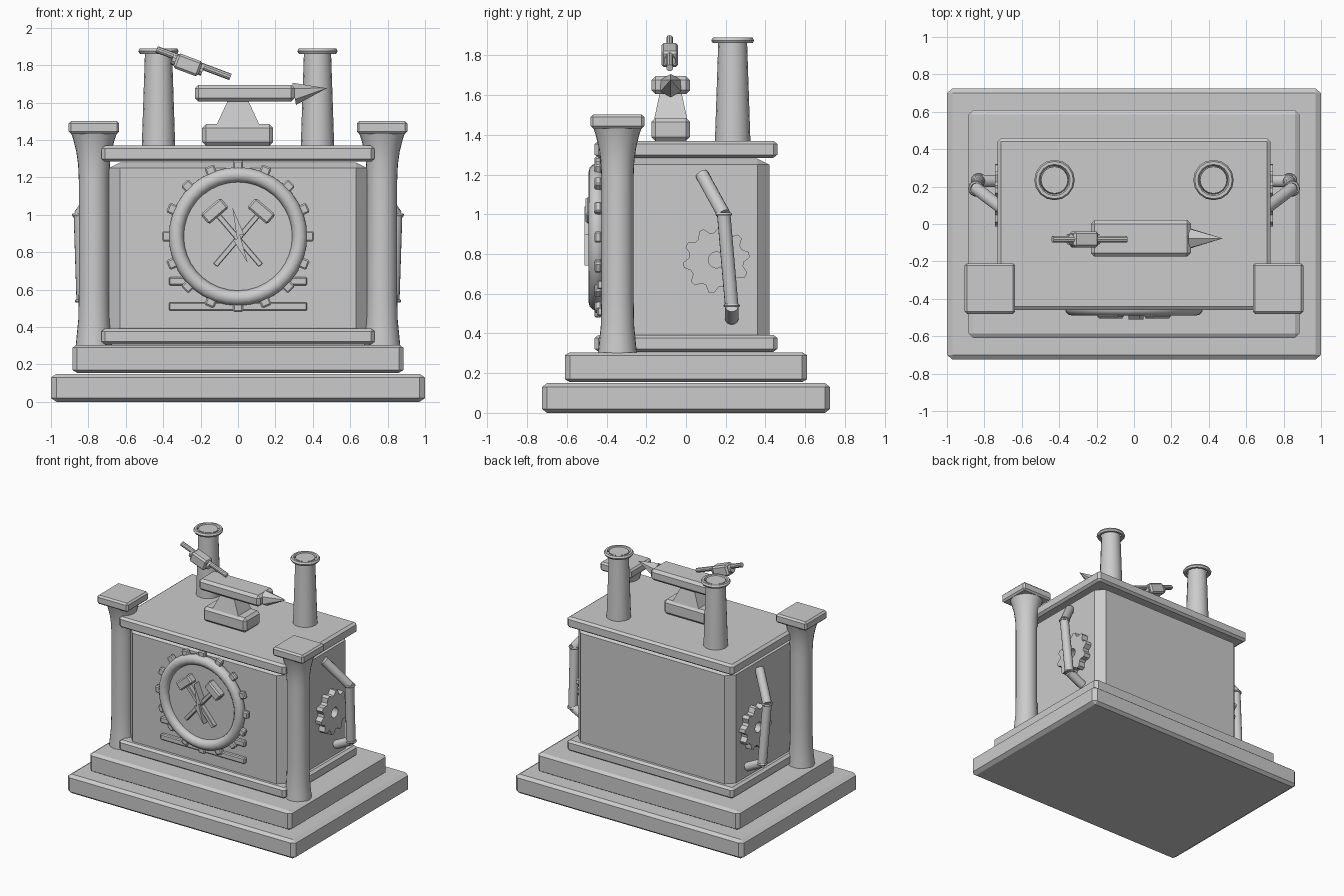
import bpy, bmesh
from math import pi, sin, cos, radians, atan2
from mathutils import Vector, Matrix

if "Cube" in bpy.data.objects:
    bpy.data.objects.remove(bpy.data.objects["Cube"])


def finish(name, bm, matrix=None, smooth=False):
    bmesh.ops.recalc_face_normals(bm, faces=bm.faces)
    mesh = bpy.data.meshes.new(name)
    bm.to_mesh(mesh)
    bm.free()
    ob = bpy.data.objects.new(name, mesh)
    bpy.context.collection.objects.link(ob)
    if matrix:
        mesh.transform(matrix)
    if smooth:
        bpy.ops.object.select_all(action='DESELECT')
        ob.select_set(True)
        bpy.context.view_layer.objects.active = ob
        bpy.ops.object.shade_smooth_by_angle(angle=radians(35))
    return ob


def block(name, centre, size, bevel=(0.01, 0.01, 0.01), rot=None):
    """Chamfered box with its own bevel width on each axis."""
    bm = bmesh.new()
    h = [s / 2 for s in size]
    for sx in (-1, 1):
        for sy in (-1, 1):
            for sz in (-1, 1):
                for axis in range(3):
                    p = [h[i] - (0 if i == axis else bevel[i]) for i in range(3)]
                    bm.verts.new((sx * p[0], sy * p[1], sz * p[2]))
    bmesh.ops.convex_hull(bm, input=bm.verts)
    bmesh.ops.dissolve_limit(bm, angle_limit=0.01, verts=bm.verts, edges=bm.edges)
    m = Matrix.Translation(centre)
    return finish(name, bm, m @ rot if rot else m)


def rod(name, a, b, r1, r2=None, segs=16, smooth=True):
    a, b = Vector(a), Vector(b)
    bm = bmesh.new()
    bmesh.ops.create_cone(bm, cap_ends=True, segments=segs, radius1=r1,
                          radius2=r1 if r2 is None else r2, depth=(b - a).length)
    m = Matrix.Translation((a + b) / 2) @ (b - a).to_track_quat('Z', 'Y').to_matrix().to_4x4()
    return finish(name, bm, m, smooth)


def lathe(name, profile, centre, segs=24, axis=None, closed=False, smooth=True):
    """Spin an (r, z) profile about z, then turn z onto the given axis."""
    bm = bmesh.new()
    rings = [[bm.verts.new((r * cos(2 * pi * i / segs), r * sin(2 * pi * i / segs), z))
              for i in range(segs)] for r, z in profile]
    pairs = list(zip(rings, rings[1:])) + ([(rings[-1], rings[0])] if closed else [])
    for lo, hi in pairs:
        for i in range(segs):
            j = (i + 1) % segs
            bm.faces.new((lo[i], lo[j], hi[j], hi[i]))
    if not closed:
        bm.faces.new(rings[0])
        bm.faces.new(rings[-1])
    m = Matrix.Translation(centre)
    if axis:
        m = m @ Vector(axis).to_track_quat('Z', 'Y').to_matrix().to_4x4()
    return finish(name, bm, m, smooth)


def ring(name, centre, major, minor, axis=None, segs=24, sides=8):
    prof = [(major + minor * cos(2 * pi * k / sides), minor * sin(2 * pi * k / sides))
            for k in range(sides)]
    return lathe(name, prof, centre, segs, axis, closed=True, smooth=True)


# stepped base, body and trim
block("base_slab", (0, 0, 0.075), (2, 1.45, 0.15), (0.03, 0.025, 0.02))
block("base_step", (0, 0, 0.23), (1.77, 1.22, 0.15), (0.025, 0.025, 0.015))
block("lower_trim", (0, 0, 0.35), (1.46, 0.92, 0.085), (0.02, 0.02, 0.015))
block("body", (0, 0, 0.82), (1.38, 0.84, 0.92), (0.06, 0.06, 0.03))
block("upper_trim", (0, 0, 1.327), (1.46, 0.92, 0.085), (0.02, 0.02, 0.015))

for s in (-1, 1):
    # front column
    lathe("column", [(0.098, 0.3), (0.092, 0.36), (0.084, 0.44), (0.081, 0.6), (0.081, 1.18),
                     (0.085, 1.27), (0.095, 1.34), (0.11, 1.4), (0.123, 1.44)],
          (s * 0.77, -0.345, 0))
    block("column_cap", (s * 0.77, -0.345, 1.467), (0.27, 0.27, 0.07), (0.013, 0.013, 0.013))
    # chimney
    rod("chimney", (s * 0.425, 0.235, 1.35), (s * 0.425, 0.235, 1.885), 0.09, 0.072)
    ring("chimney_rim", (s * 0.425, 0.235, 1.875), 0.092, 0.016, segs=16, sides=6)
    # side pipe
    path = [(s * x, y, z) for x, y, z in
            ((0.70, 0.08, 1.2), (0.845, 0.19, 1.0), (0.83, 0.23, 0.54), (0.70, 0.23, 0.475))]
    for a, b in zip(path, path[1:]):
        rod("side_pipe", a, b, 0.034, segs=14)
    for p in path[1:3]:
        ring("pipe_joint", p, 0.034, 0.009, segs=14, sides=6)
    # side gear with a centre hole
    bm = bmesh.new()
    teeth = 10
    outer, inner = [], []
    for i in range(teeth * 4):
        t = 2 * pi * (i + 0.5) / (teeth * 4)
        r = 0.168 if i % 4 in (0, 1) else 0.138
        outer.append(bm.verts.new((0.68, r * cos(t), r * sin(t))))
        inner.append(bm.verts.new((0.68, 0.04 * cos(t), 0.04 * sin(t))))
    n = len(outer)
    faces = [bm.faces.new((outer[i], outer[(i + 1) % n], inner[(i + 1) % n], inner[i]))
             for i in range(n)]
    ext = bmesh.ops.extrude_face_region(bm, geom=faces, use_keep_orig=True)
    moved = [v for v in ext["geom"] if isinstance(v, bmesh.types.BMVert)]
    bmesh.ops.translate(bm, verts=moved, vec=(0.062, 0, 0))
    finish("side_gear", bm, Matrix.Translation((0, 0.153, 0.77)) @ Matrix.Diagonal((s, 1, 1, 1)))

# round emblem: disc, ring and rim teeth
EZ = 0.885
rod("emblem_disc", (0, -0.40, EZ), (0, -0.45, EZ), 0.32, segs=32)
ring("emblem_ring", (0, -0.45, EZ), 0.33, 0.04, (0, -1, 0), segs=36, sides=12)
for i in range(16):
    t = 2 * pi * i / 16
    block("emblem_tooth", (0.375 * sin(t), -0.443, EZ + 0.375 * cos(t)),
          (0.055, 0.036, 0.06), (0.008, 0.007, 0.008), Matrix.Rotation(t, 4, 'Y'))

# crossed hammers on the emblem
for s in (-1, 1):
    top, foot = Vector((s * 0.125, -0.47, 1.02)), Vector((-s * 0.122, -0.47, 0.73))
    d = top - foot
    rot = Matrix.Rotation(atan2(d.x, d.z), 4, 'Y')
    block("emblem_handle", (top + foot) / 2, (0.03, 0.04, d.length), (0.004, 0.004, 0.004), rot)
    block("emblem_hammer_head", top, (0.14, 0.07, 0.07), (0.01, 0.01, 0.01), rot)

# zigzag bolt over the hammers
bm = bmesh.new()
bolt = [(-0.03, 1.04), (0.032, 0.895), (0.01, 0.895), (0.052, 0.743),
        (-0.028, 0.868), (-0.005, 0.872)]
face = bm.faces.new([bm.verts.new((x, -0.51, z)) for x, z in bolt])
ext = bmesh.ops.extrude_face_region(bm, geom=[face], use_keep_orig=True)
bmesh.ops.translate(bm, verts=[v for v in ext["geom"] if isinstance(v, bmesh.types.BMVert)],
                    vec=(0, 0.06, 0))
finish("emblem_bolt", bm)

# front bars under the emblem
for z in (0.645, 0.51):
    block("front_bar", (0, -0.425, z), (0.74, 0.045, 0.045), (0.007, 0.007, 0.007))

# anvil
AY = -0.077
block("anvil_foot", (-0.002, AY, 1.427), (0.38, 0.195, 0.115), (0.02, 0.02, 0.02))
bm = bmesh.new()
bmesh.ops.create_cube(bm, size=1)
for v in bm.verts:
    hx, hy = (0.055, 0.055) if v.co.z > 0 else (0.115, 0.083)
    v.co = (hx * 2 * v.co.x, hy * 2 * v.co.y, 1.61 if v.co.z > 0 else 1.48)
finish("anvil_waist", bm, Matrix.Translation((0, AY, 0)))
block("anvil_top", (0.037, AY, 1.65), (0.535, 0.195, 0.09), (0.02, 0.02, 0.02))
rod("anvil_horn", (0.3, AY, 1.647), (0.475, AY, 1.677), 0.06, 0.0, segs=6, smooth=False)

# hammer hovering over the anvil
a, b = Vector((-0.435, AY - 0.005, 1.885)), Vector((-0.04, AY - 0.005, 1.737))
rod("hammer_handle", a, b, 0.018, segs=10)
d = (b - a).normalized()
rot = Matrix.Rotation(atan2(-d.z, d.x), 4, 'Y')
centre = Vector((-0.268, AY - 0.005, 1.802))
block("hammer_head", centre, (0.14, 0.085, 0.085), (0.012, 0.012, 0.012), rot)
rod("hammer_collar", centre - d * 0.09, centre + d * 0.085, 0.03, segs=10)
